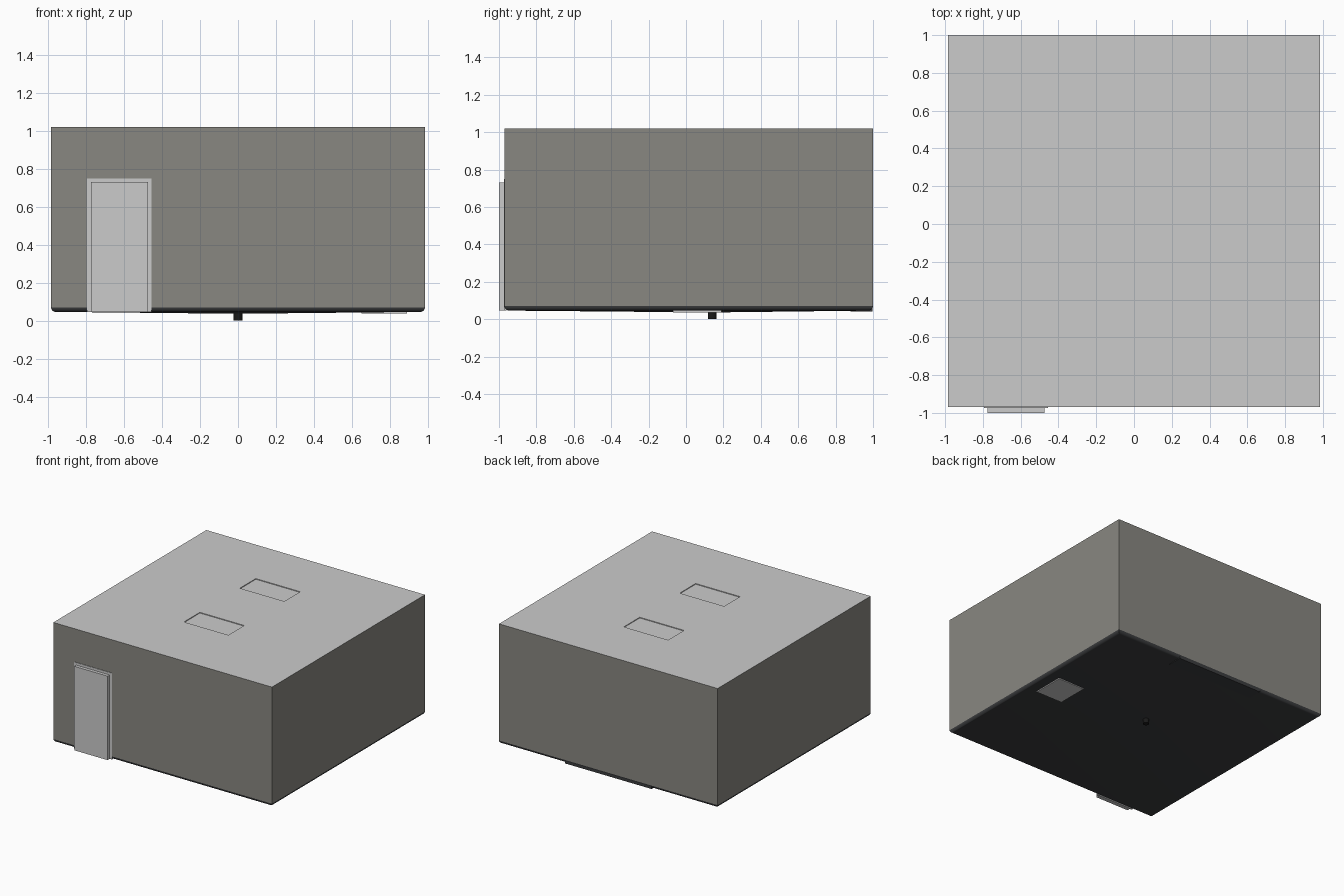
import bpy, bmesh, math

if "Cube" in bpy.data.objects:
    bpy.data.objects.remove(bpy.data.objects["Cube"])

X, Y0, Y1 = 0.985, -0.97, 1.0          # room footprint
Z_FLOOR, Z_TOP, COVE = 0.046, 1.02, 0.024


def material(name, rgb):
    m = bpy.data.materials.new(name)
    m.diffuse_color = (*rgb, 1)
    m.use_nodes = True
    m.node_tree.nodes["Principled BSDF"].inputs["Base Color"].default_value = m.diffuse_color
    return m


wall_mat = material("wall_paint", (0.25, 0.245, 0.22))
floor_mat = material("dark_floor", (0.045, 0.047, 0.05))
black_mat = material("drain_black", (0.01, 0.01, 0.01))


def finish(name, bm, mat=None):
    bmesh.ops.recalc_face_normals(bm, faces=bm.faces)
    me = bpy.data.meshes.new(name)
    bm.to_mesh(me)
    bm.free()
    ob = bpy.data.objects.new(name, me)
    bpy.context.collection.objects.link(ob)
    if mat:
        me.materials.append(mat)
    return ob


def box(name, lo, hi, mat=None):
    bm = bmesh.new()
    bmesh.ops.create_cube(bm, size=1)
    for v in bm.verts:
        v.co = [(a + b) / 2 + c * (b - a) for a, b, c in zip(lo, hi, v.co)]
    return finish(name, bm, mat)


def ring(bm, inset, z):
    x, a, b = X - inset, Y0 + inset, Y1 - inset
    return [bm.verts.new(p) for p in ((-x, a, z), (x, a, z), (x, b, z), (-x, b, z))]


def bridge(bm, r1, r2):
    for i in range(4):
        j = (i + 1) % 4
        bm.faces.new((r1[i], r1[j], r2[j], r2[i]))


# Four walls
bm = bmesh.new()
bridge(bm, ring(bm, 0, Z_FLOOR + COVE), ring(bm, 0, Z_TOP))
finish("walls", bm, wall_mat)

# Floor with coved edge, falling gently to the drain
bm = bmesh.new()
rings = []
for k in range(7):
    t = math.radians(15 * k)
    rings.append(ring(bm, COVE * (1 - math.cos(t)), Z_FLOOR + COVE * (1 - math.sin(t))))
for r1, r2 in zip(rings, rings[1:]):
    bridge(bm, r1, r2)
low = bm.verts.new((0, 0.14, 0.036))
for i in range(4):
    bm.faces.new((rings[-1][i], rings[-1][(i + 1) % 4], low))
floor = finish("floor", bm, floor_mat)
bpy.context.view_layer.objects.active = floor
floor.select_set(True)
bpy.ops.object.shade_smooth_by_angle(angle=math.radians(30))

# Ceiling with two shallow light recesses
bm = bmesh.new()
xs = (-X, -0.2, 0.2, X)
ys = (Y0, -0.41, -0.205, 0.31, 0.515, Y1)
grid = [[bm.verts.new((x, y, Z_TOP)) for y in ys] for x in xs]
recess = []
for i in range(3):
    for j in range(5):
        f = bm.faces.new((grid[i][j], grid[i + 1][j], grid[i + 1][j + 1], grid[i][j + 1]))
        if i == 1 and j in (1, 3):
            recess.append(f)
new = bmesh.ops.extrude_discrete_faces(bm, faces=recess)["faces"]
for f in new:
    top = list(f.verts)
    down = [bm.verts.new((v.co.x, v.co.y, Z_TOP - 0.006)) for v in top]
    bridge(bm, top, down)
    bm.faces.new(down)
bmesh.ops.delete(bm, geom=new, context='FACES_ONLY')
bmesh.ops.remove_doubles(bm, verts=bm.verts, dist=1e-5)
finish("ceiling", bm)

# Door slab and its thin frame
box("door", (-0.775, -1.0, 0.046), (-0.475, -0.965, 0.73))
for name, lo, hi in (("left", (-0.795, 0.046), (-0.775, 0.75)),
                     ("right", (-0.475, 0.046), (-0.455, 0.75)),
                     ("top", (-0.775, 0.73), (-0.475, 0.75))):
    box("door_frame_" + name, (lo[0], -0.974, lo[1]), (hi[0], -0.96, hi[1]))

# Floor drain pipe
bm = bmesh.new()
bmesh.ops.create_cone(bm, cap_ends=True, segments=24, radius1=0.023, radius2=0.023, depth=0.04)
bmesh.ops.translate(bm, verts=bm.verts, vec=(0, 0.14, 0.02))
finish("drain", bm, black_mat)

# Interior fittings whose bases show under the floor
box("bench", (-0.39, 0.88, 0.041), (0.39, 0.998, 0.27), floor_mat)
box("pedestal", (0.65, -0.07, 0.037), (0.89, 0.19, 0.27))
